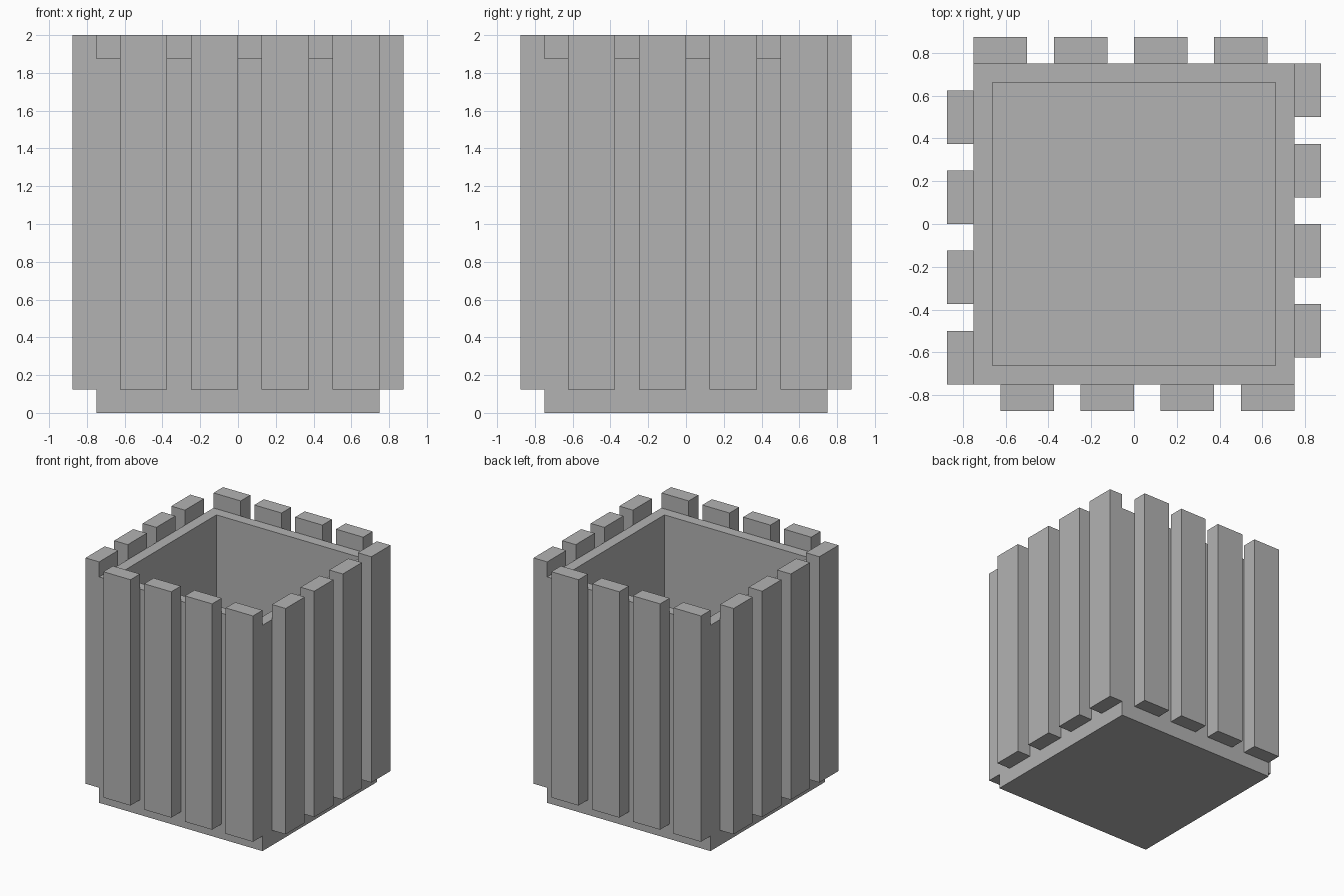
import bpy
import bmesh
from math import pi
from mathutils import Matrix, Vector

cube = bpy.data.objects.get("Cube")
if cube:
    bpy.data.objects.remove(cube, do_unlink=True)

grey = bpy.data.materials.new("plain grey")
grey.use_nodes = True
colour = (0.45, 0.45, 0.45, 1)
grey.diffuse_color = colour
grey.node_tree.nodes["Principled BSDF"].inputs["Base Color"].default_value = colour

UNIT = 0.125          # board thickness, rim step and base gap
HALF = 6 * UNIT       # half width of the box
HEIGHT = 2.0


def add_box(bm, low, high):
    low, high = Vector(low), Vector(high)
    size = Matrix.Diagonal((*(high - low), 1))
    return bmesh.ops.create_cube(bm, size=1, matrix=Matrix.Translation((low + high) / 2) @ size)


def finish(name, bm):
    mesh = bpy.data.meshes.new(name)
    bm.to_mesh(mesh)
    bm.free()
    mesh.materials.append(grey)
    obj = bpy.data.objects.new(name, mesh)
    bpy.context.collection.objects.link(obj)
    return obj


# Open box: inset the top face and push it down to the floor
bm = bmesh.new()
add_box(bm, (-HALF, -HALF, 0), (HALF, HALF, HEIGHT - UNIT))
top = max(bm.faces, key=lambda f: f.calc_center_median().z)
bmesh.ops.inset_region(bm, faces=[top], thickness=UNIT)
floor = bmesh.ops.extrude_discrete_faces(bm, faces=[top])["faces"][0]
for v in floor.verts:
    v.co.z = UNIT
bmesh.ops.recalc_face_normals(bm, faces=bm.faces)
finish("planter_box", bm)

# Four upright slats per side, each side a quarter turn of the front
for turn, side in enumerate(("front", "left", "back", "right")):
    for i in range(4):
        x = (3 * i - 5) * UNIT
        bm = bmesh.new()
        add_box(bm, (x, -HALF - UNIT, UNIT), (x + 2 * UNIT, -HALF, HEIGHT))
        bm.transform(Matrix.Rotation(turn * pi / 2, 4, "Z"))
        finish(f"{side}_slat_{i + 1}", bm)
